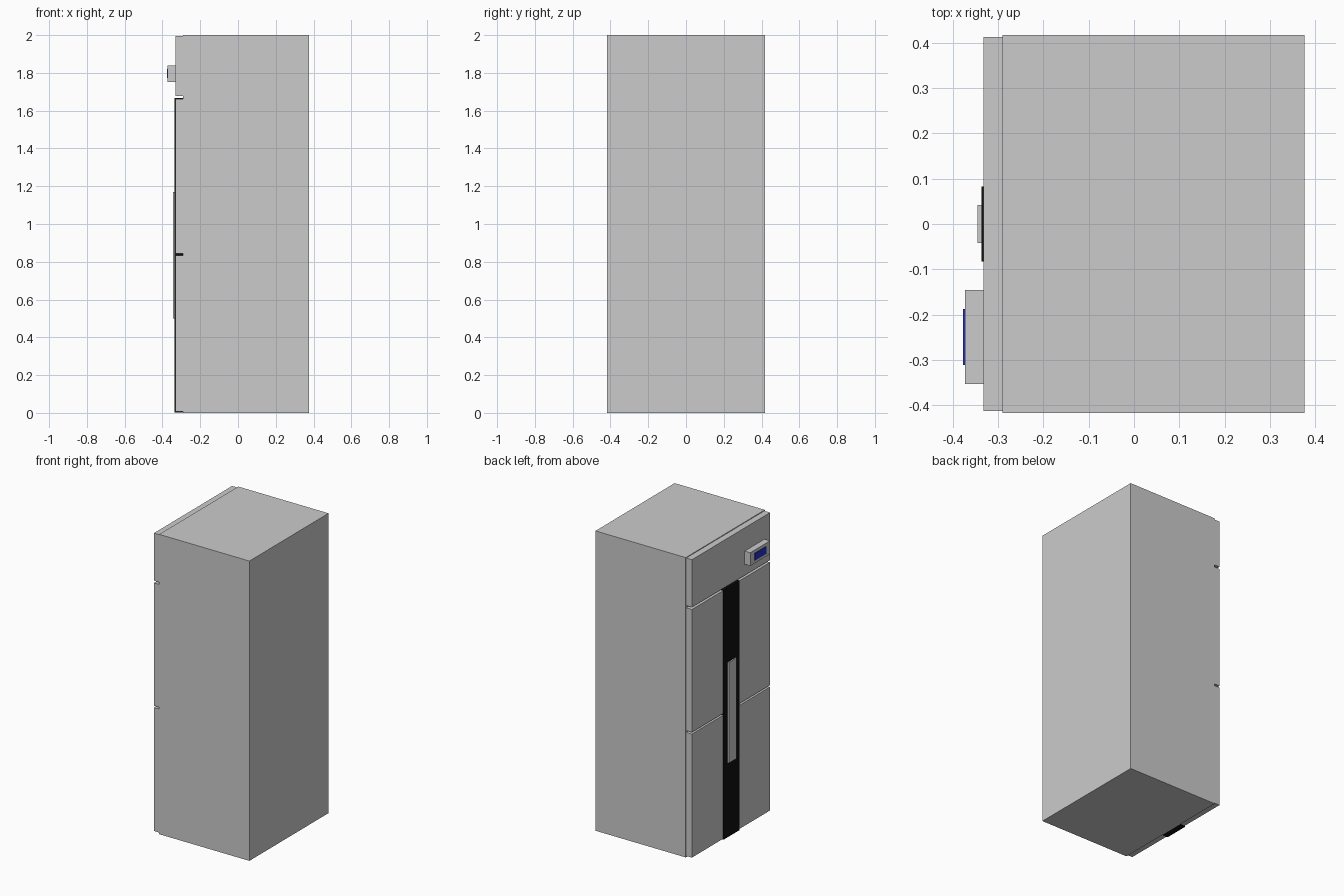
import bpy

if "Cube" in bpy.data.objects:
    bpy.data.objects.remove(bpy.data.objects["Cube"])


def material(name, color):
    m = bpy.data.materials.new(name)
    m.diffuse_color = (*color, 1)
    m.use_nodes = True
    m.node_tree.nodes["Principled BSDF"].inputs["Base Color"].default_value = m.diffuse_color
    return m


def box(name, x, y, z, mat=None):
    """Box from (min, max) ranges on each axis."""
    bpy.ops.mesh.primitive_cube_add(size=1, location=[sum(r) / 2 for r in (x, y, z)])
    ob = bpy.context.object
    ob.name = name
    ob.scale = [r[1] - r[0] for r in (x, y, z)]
    bpy.ops.object.transform_apply(location=False, rotation=False, scale=True)
    if mat:
        ob.data.materials.append(mat)
    return ob


black = material("black_trim", (0.005, 0.005, 0.005))
blue = material("blue_screen", (0.02, 0.03, 0.55))

BODY_FRONT, DOOR_FRONT = -0.29, -0.332

# Main cabinet
box("cabinet", (BODY_FRONT, 0.376), (-0.417, 0.417), (0, 2))

# Lower door, upper door and top control panel
for name, z in (("lower_door", (0.008, 0.832)),
                ("upper_door", (0.844, 1.663)),
                ("control_panel", (1.678, 1.995))):
    box(name, (DOOR_FRONT, BODY_FRONT), (-0.412, 0.412), z)

# Black centre band wrapping the doors, with the long handle on it
box("door_band", (-0.336, BODY_FRONT), (-0.083, 0.083), (0.003, 1.668), black)
box("handle", (-0.345, -0.334), (-0.042, 0.042), (0.5, 1.17))

# Display housing and screen
box("display_housing", (-0.373, DOOR_FRONT), (-0.353, -0.145), (1.752, 1.84))
box("display_screen", (-0.377, -0.371), (-0.311, -0.187), (1.772, 1.82), blue)
